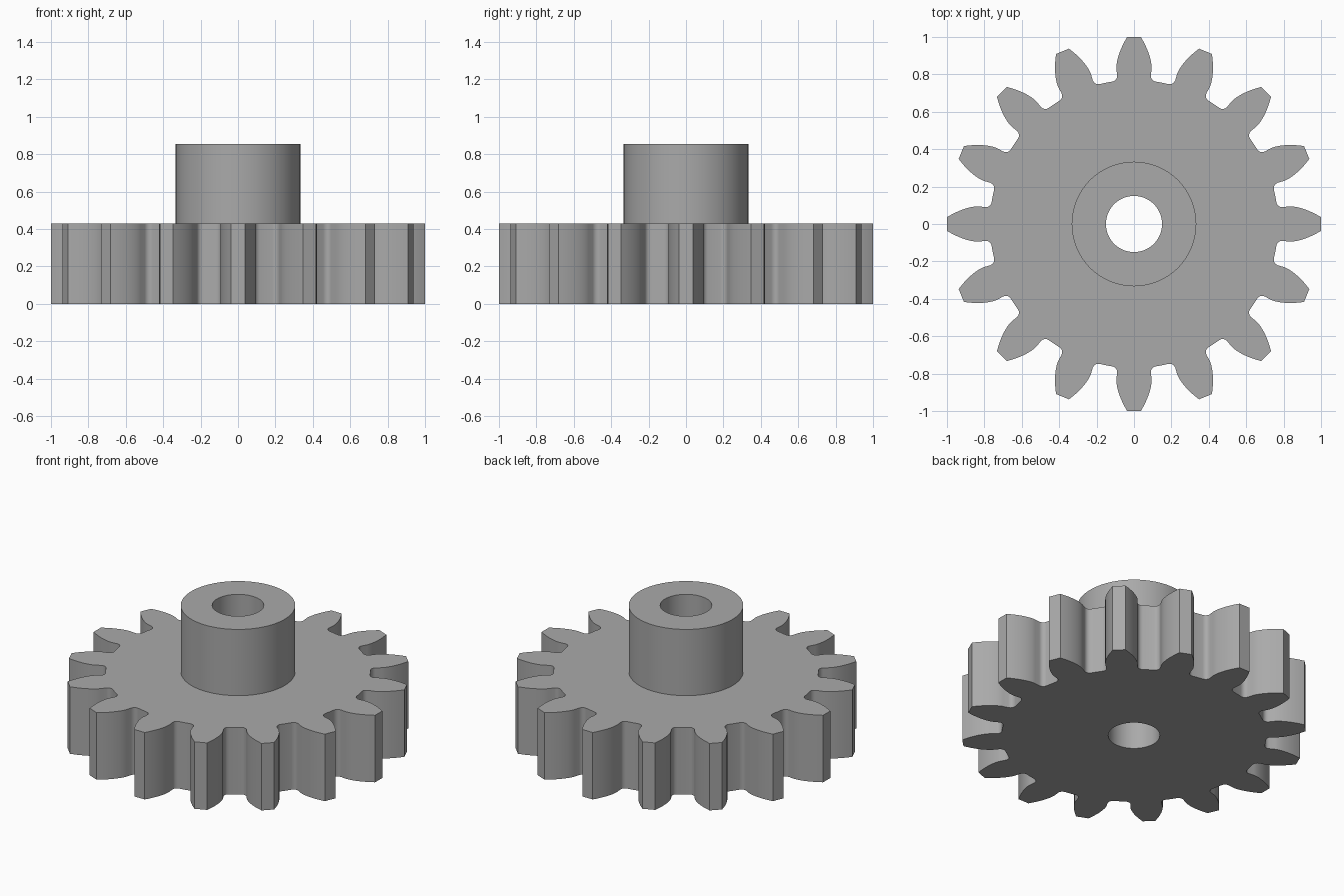
import bpy, bmesh
from math import acos, cos, sin, tan, pi, radians

cube = bpy.data.objects.get("Cube")
if cube:
    bpy.data.objects.remove(cube, do_unlink=True)

TEETH = 16
TIP_R, ROOT_R = 1.0, 0.77
HUB_R, BORE_R = 0.333, 0.15
GEAR_H, TOTAL_H = 0.43, 0.855
PITCH_R = TIP_R * TEETH / (TEETH + 2)
PRESSURE = radians(20)
BASE_R = PITCH_R * cos(PRESSURE)


def half_angle(r):
    """Half the angular thickness of an involute tooth at radius r."""
    a = acos(min(1, BASE_R / r))
    return pi / (2 * TEETH) + tan(PRESSURE) - PRESSURE - (tan(a) - a)


def gear_outline():
    # Involute flank from tip to base circle, then a small root fillet
    steps = 8
    flank = []
    for i in range(steps + 1):
        r = TIP_R + (BASE_R - TIP_R) * i / steps
        flank.append((r, half_angle(r)))
    root_angle = half_angle(BASE_R)
    fillet = 0.03
    for i in range(5):
        t = i / 4 * pi / 2
        flank.append((ROOT_R + fillet * (1 - sin(t)),
                      root_angle + fillet / ROOT_R * (1 - cos(t))))
    tooth = [(r, -a) for r, a in reversed(flank)] + flank
    points = []
    for k in range(TEETH):
        turn = 2 * pi * k / TEETH
        points += [(r * cos(turn + a), r * sin(turn + a)) for r, a in tooth]
        gap = turn + pi / TEETH
        points.append((ROOT_R * cos(gap), ROOT_R * sin(gap)))
    return points


def circle(r, n=96):
    return [(r * cos(2 * pi * i / n), r * sin(2 * pi * i / n)) for i in range(n)]


bm = bmesh.new()


def loop(points, z):
    verts = [bm.verts.new((x, y, z)) for x, y in points]
    return [bm.edges.new((v, verts[(i + 1) % len(verts)]))
            for i, v in enumerate(verts)], verts


def wall(low, high):
    a, b = low[1], high[1]
    for i in range(len(a)):
        j = (i + 1) % len(a)
        bm.faces.new((a[i], a[j], b[j], b[i]))


def cap(outer, inner):
    bmesh.ops.triangle_fill(bm, use_beauty=True, edges=outer[0] + inner[0])


# Toothed disc, hub and through bore as one closed solid
outline = gear_outline()
gear_low, gear_high = loop(outline, 0), loop(outline, GEAR_H)
hub_low, hub_high = loop(circle(HUB_R), GEAR_H), loop(circle(HUB_R), TOTAL_H)
bore_low, bore_high = loop(circle(BORE_R), 0), loop(circle(BORE_R), TOTAL_H)
for low, high in ((gear_low, gear_high), (hub_low, hub_high), (bore_low, bore_high)):
    wall(low, high)
for outer, inner in ((gear_low, bore_low), (gear_high, hub_low), (hub_high, bore_high)):
    cap(outer, inner)
bmesh.ops.recalc_face_normals(bm, faces=bm.faces[:])

mesh = bpy.data.meshes.new("gear_with_hub")
bm.to_mesh(mesh)
bm.free()
gear = bpy.data.objects.new("gear_with_hub", mesh)
bpy.context.collection.objects.link(gear)

# Plain grey finish
grey = bpy.data.materials.new("grey")
grey.use_nodes = True
colour = (0.4, 0.4, 0.4, 1)
grey.diffuse_color = colour
grey.node_tree.nodes["Principled BSDF"].inputs["Base Color"].default_value = colour
mesh.materials.append(grey)

bpy.ops.object.select_all(action='DESELECT')
gear.select_set(True)
bpy.context.view_layer.objects.active = gear
bpy.ops.object.shade_smooth_by_angle(angle=radians(30))
